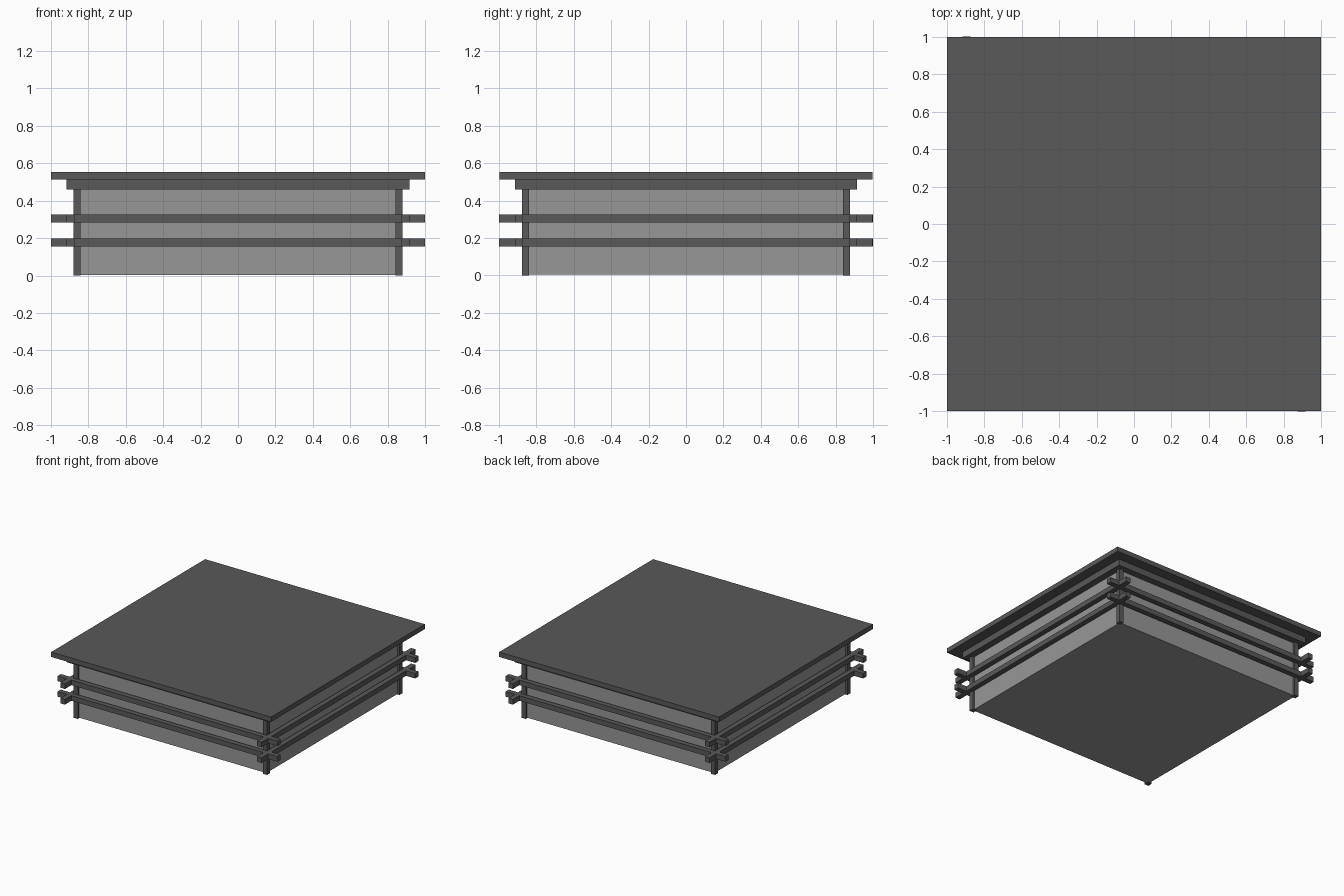
import bpy
from math import pi
from mathutils import Matrix

if "Cube" in bpy.data.objects:
    bpy.data.objects.remove(bpy.data.objects["Cube"])


def material(name, value):
    m = bpy.data.materials.new(name)
    m.diffuse_color = (value, value, value, 1)
    m.use_nodes = True
    m.node_tree.nodes["Principled BSDF"].inputs["Base Color"].default_value = m.diffuse_color
    return m


DARK = material("dark_grey", 0.1)
LIGHT = material("light_grey", 0.31)


def box(name, x, y, z, mat=DARK, turn=0):
    """Box from (min, max) ranges, turned about the z axis by quarter turns."""
    bpy.ops.mesh.primitive_cube_add(size=1)
    ob = bpy.context.object
    ob.name = name
    size = [r[1] - r[0] for r in (x, y, z)]
    centre = [(r[0] + r[1]) / 2 for r in (x, y, z)]
    ob.data.transform(Matrix.Rotation(turn * pi / 2, 4, 'Z')
                      @ Matrix.Translation(centre)
                      @ Matrix.Diagonal((*size, 1)))
    ob.data.materials.append(mat)
    return ob


# Main body and stepped roof
box("body", (-0.86, 0.86), (-0.86, 0.86), (0.004, 0.47), LIGHT)
box("roof_trim", (-0.915, 0.915), (-0.915, 0.915), (0.46, 0.514))
box("roof_slab", (-0.998, 0.998), (-0.998, 0.998), (0.513, 0.553))

# Each side: one corner post and two rails that cross past the corners
for i, side in enumerate(("front", "right", "back", "left")):
    box(side + "_post", (0.84, 0.878), (-0.878, -0.84), (0, 0.46), turn=i)
    reach = (-1.0, 0.998) if side in ("right", "left") else (-0.998, 0.998)
    for level, z in (("lower", 0.155), ("upper", 0.283)):
        box(f"{side}_{level}_rail", reach, (-0.915, -0.873), (z, z + 0.042), turn=i)
